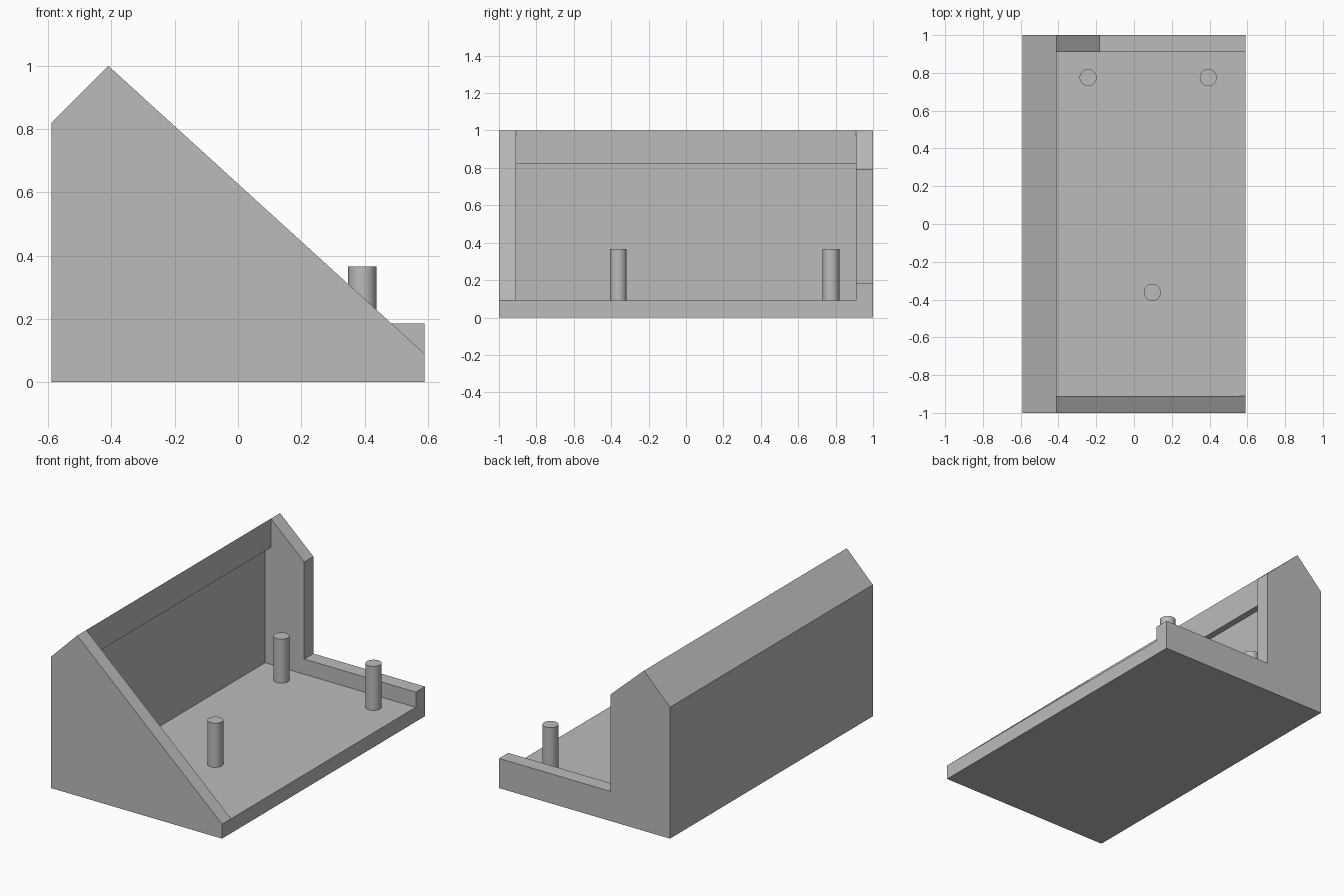
import bpy
import bmesh
import math
from mathutils import Matrix, Vector

cube = bpy.data.objects.get("Cube")
if cube:
    bpy.data.objects.remove(cube, do_unlink=True)

# Plain grey material
grey = bpy.data.materials.new("plain_grey")
grey.use_nodes = True
COLOUR = (0.5, 0.5, 0.5, 1)
grey.diffuse_color = COLOUR
grey.node_tree.nodes["Principled BSDF"].inputs["Base Color"].default_value = COLOUR

# Shared dimensions
SIDE, END, INNER = 0.59, 1.0, 0.91
FLOOR, EAVE, RIDGE_X, RIDGE_Z = 0.09, 0.82, -0.41, 1.0
CURB, POST_X = 0.185, -0.18
BACK_X = -0.45


def slope_z(x):
    """Height of the long sloping edge at x."""
    return RIDGE_Z + (x - RIDGE_X) * (FLOOR - RIDGE_Z) / (SIDE - RIDGE_X)


def finish(name, bm):
    bmesh.ops.recalc_face_normals(bm, faces=bm.faces)
    mesh = bpy.data.meshes.new(name)
    bm.to_mesh(mesh)
    bm.free()
    mesh.materials.append(grey)
    obj = bpy.data.objects.new(name, mesh)
    bpy.context.collection.objects.link(obj)
    return obj


def extrude_profile(name, points, y0, y1):
    """Sweep an x-z outline along y."""
    bm = bmesh.new()
    face = bm.faces.new([bm.verts.new((x, y0, z)) for x, z in points])
    swept = bmesh.ops.extrude_face_region(bm, geom=[face])["geom"]
    verts = [g for g in swept if isinstance(g, bmesh.types.BMVert)]
    bmesh.ops.translate(bm, verts=verts, vec=Vector((0, y1 - y0, 0)))
    return finish(name, bm)


base_line = [(-SIDE, 0), (SIDE, 0)]
crest = [(RIDGE_X, RIDGE_Z), (-SIDE, EAVE)]

# Floor and long wall with its overhanging slanted cap
extrude_profile("floor_and_long_wall", base_line + [
    (SIDE, FLOOR), (BACK_X, FLOOR), (BACK_X, EAVE), (RIDGE_X, EAVE)] + crest,
    -INNER, INNER)

# Sloping end wall
extrude_profile("front_end_wall", base_line + [(SIDE, FLOOR)] + crest, -END, -INNER)

# Opposite end wall, cut down to a low curb
extrude_profile("back_end_wall", base_line + [
    (SIDE, CURB), (POST_X, CURB), (POST_X, slope_z(POST_X))] + crest, INNER, END)

# Three round pegs standing on the floor
PEG_R, PEG_TOP = 0.045, 0.365
for name, x, y in (("peg_back_right", -0.243, 0.775),
                   ("peg_back_left", 0.393, 0.775),
                   ("peg_front", 0.097, -0.362)):
    bm = bmesh.new()
    bmesh.ops.create_cone(bm, cap_ends=True, segments=48, radius1=PEG_R, radius2=PEG_R,
                          depth=PEG_TOP - FLOOR,
                          matrix=Matrix.Translation((x, y, (PEG_TOP + FLOOR) / 2)))
    peg = finish(name, bm)
    bpy.ops.object.select_all(action="DESELECT")
    peg.select_set(True)
    bpy.context.view_layer.objects.active = peg
    bpy.ops.object.shade_smooth_by_angle(angle=math.radians(30))
